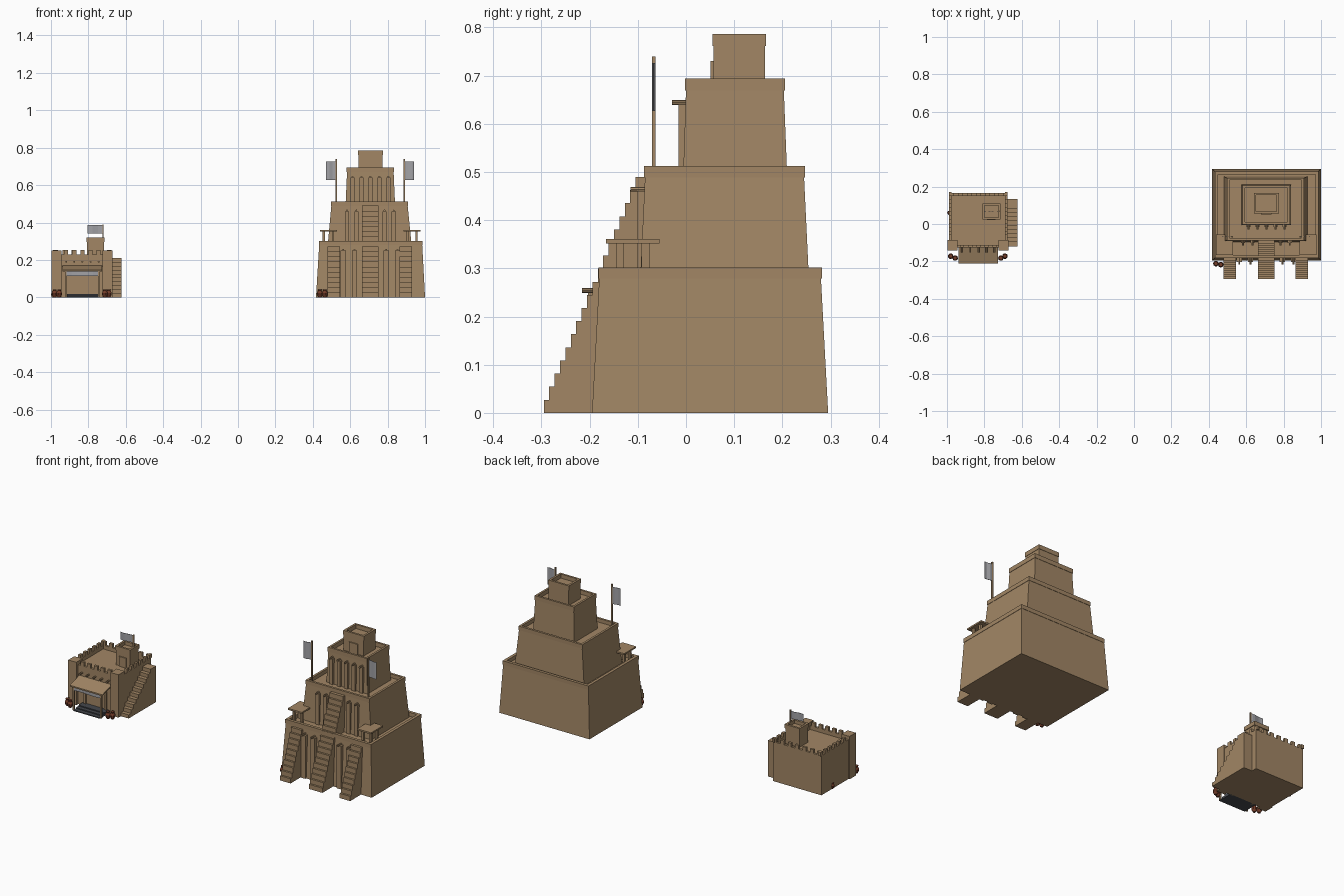
import bpy, bmesh, math

if "Cube" in bpy.data.objects:
    bpy.data.objects.remove(bpy.data.objects["Cube"])


def mat(name, rgb):
    m = bpy.data.materials.new(name)
    m.diffuse_color = (*rgb, 1)
    m.use_nodes = True
    m.node_tree.nodes["Principled BSDF"].inputs["Base Color"].default_value = m.diffuse_color
    return m


CLAY = mat("clay", (0.36, 0.24, 0.13))
CLOTH = mat("grey_cloth", (0.36, 0.36, 0.38))
DARK = mat("dark_rug", (0.06, 0.065, 0.075))
POT = mat("red_pottery", (0.17, 0.045, 0.022))


def finish(name, bm, m):
    bmesh.ops.recalc_face_normals(bm, faces=bm.faces)
    me = bpy.data.meshes.new(name)
    bm.to_mesh(me)
    bm.free()
    me.materials.append(m)
    ob = bpy.data.objects.new(name, me)
    bpy.context.collection.objects.link(ob)
    return ob


def frustum(name, lo, hi, z0, z1, m=CLAY):
    """lo and hi are (x0, x1, y0, y1) rectangles."""
    bm = bmesh.new()
    rings = []
    for (a, b, c, d), z in ((lo, z0), (hi, z1)):
        rings.append([bm.verts.new(p) for p in ((a, c, z), (b, c, z), (b, d, z), (a, d, z))])
    bm.faces.new(rings[0])
    bm.faces.new(rings[1])
    for i in range(4):
        j = (i + 1) % 4
        bm.faces.new((rings[0][i], rings[0][j], rings[1][j], rings[1][i]))
    return finish(name, bm, m)


def box(name, x0, x1, y0, y1, z0, z1, m=CLAY):
    return frustum(name, (x0, x1, y0, y1), (x0, x1, y0, y1), z0, z1, m)


def extrude_x(name, pts, x0, x1, m=CLAY):
    bm = bmesh.new()
    f = bm.faces.new([bm.verts.new((x0, y, z)) for y, z in pts])
    r = bmesh.ops.extrude_face_region(bm, geom=[f])
    for v in r["geom"]:
        if isinstance(v, bmesh.types.BMVert):
            v.co.x = x1
    return finish(name, bm, m)


def stairs(name, x0, x1, y0, back, run, rise, n):
    pts = [(back, 0), (y0, 0)]
    for i in range(n):
        pts += [(y0 + i * run, (i + 1) * rise), (y0 + (i + 1) * run, (i + 1) * rise)]
    pts[-1] = (back, n * rise)
    return extrude_x(name, pts, x0, x1)


def rim(name, x0, x1, y0, y1, z0, z1, t):
    box(name + "_front", x0, x1, y0, y0 + t, z0, z1)
    box(name + "_back", x0, x1, y1 - t, y1, z0, z1)
    box(name + "_left", x0, x0 + t, y0 + t, y1 - t, z0, z1)
    box(name + "_right", x1 - t, x1, y0 + t, y1 - t, z0, z1)


def rod(name, x, y0, y1, z, r=0.005):
    """Round beam end pointing forwards."""
    c = [(x + r * math.cos(k * math.pi / 4), z + r * math.sin(k * math.pi / 4)) for k in range(8)]
    bm = bmesh.new()
    a = [bm.verts.new((p, y0, q)) for p, q in c]
    b = [bm.verts.new((p, y1, q)) for p, q in c]
    bm.faces.new(a)
    bm.faces.new(b)
    for i in range(8):
        bm.faces.new((a[i], a[i - 1], b[i - 1], b[i]))
    return finish(name, bm, CLAY)


def pot(x, y, s=1.0):
    prof = [(0.008, 0), (0.014, 0.012), (0.015, 0.024), (0.009, 0.036), (0.011, 0.043)]
    bm = bmesh.new()
    rings = [[bm.verts.new((x + s * r * math.cos(k * math.pi / 5), y + s * r * math.sin(k * math.pi / 5), s * z))
              for k in range(10)] for r, z in prof]
    for lo, hi in zip(rings, rings[1:]):
        for k in range(10):
            bm.faces.new((lo[k - 1], lo[k], hi[k], hi[k - 1]))
    bm.faces.new(rings[0])
    bm.faces.new(rings[-1])
    return finish("clay_pot", bm, POT)


def flag(name, x0, x1, y, z0, z1):
    """Slightly waving cloth plate."""
    bm = bmesh.new()
    cols = []
    for i in range(7):
        t = i / 6
        w = y + 0.003 * math.sin(t * 6.28)
        cols.append([bm.verts.new((x0 + (x1 - x0) * t, w + d, z)) for d, z in
                     ((-0.001, z0), (-0.001, z1), (0.001, z1), (0.001, z0))])
    for a, b in zip(cols, cols[1:]):
        for k in range(4):
            bm.faces.new((a[k], a[k - 1], b[k - 1], b[k]))
    bm.faces.new(cols[0])
    bm.faces.new(cols[-1])
    return finish(name, bm, CLOTH)


# ---- stepped temple: four tapered tiers with parapet rims
tiers = [((0.417, 1.0, -0.195, 0.295), (0.434, 0.985, -0.18, 0.28), 0.0, 0.28, 0.302, 0.017),
         ((0.48, 0.928, -0.095, 0.255), (0.499, 0.907, -0.085, 0.245), 0.28, 0.49, 0.512, 0.013),
         ((0.575, 0.84, -0.006, 0.21), (0.583, 0.832, 0.0, 0.203), 0.49, 0.67, 0.694, 0.012),
         ((0.643, 0.772, 0.057, 0.164), (0.643, 0.772, 0.057, 0.164), 0.67, 0.762, 0.786, 0.012)]
for n, (lo, hi, z0, z1, z2, t) in enumerate(tiers, 1):
    frustum(f"tier_{n}", lo, hi, z0, z1)
    e = 0.002
    rim(f"tier_{n}_parapet", hi[0] - e, hi[1] + e, hi[2] - e, hi[3] + e, z1 - 0.001, z2, t)

# pilasters and beam ends on the temple front
CX = 0.708
for n, (offs, w, yf, yb, z0, zt) in enumerate([
        ((-0.145, -0.085, 0.085, 0.145), 0.028, -0.203, -0.17, 0.0, 0.25),
        ((-0.125, -0.075, 0.075, 0.125), 0.022, -0.102, -0.08, 0.28, 0.46),
        ((-0.096, -0.048, 0, 0.048, 0.096), 0.022, -0.016, 0.005, 0.49, 0.64)], 1):
    for o in offs:
        box(f"pilaster_{n}", CX + o - w / 2, CX + o + w / 2, yf, yb, z0, zt)
        rod(f"beam_end_{n}", CX + o, yf - 0.013, yb, zt + 0.004)
box("shrine_door", 0.68, 0.736, 0.051, 0.06, 0.67, 0.73)

# temple stairs
stairs("central_stairs", 0.664, 0.752, -0.295, -0.08, 0.0112, 0.0272, 18)
for x in (0.478, 0.863):
    stairs("side_stairs", x, x + 0.068, -0.295, -0.175, 0.0112, 0.0272, 10)

# terrace awnings and flags
for x, px, fx in ((0.438, 0.524, 0.47), (0.885, 0.89, 0.942)):
    box("awning_roof", x, x + 0.09, -0.166, -0.055, 0.352, 0.361)
    for ax in (x + 0.02, x + 0.07):
        for ay in (-0.137, -0.084):
            box("awning_post", ax - 0.006, ax + 0.006, ay - 0.008, ay + 0.008, 0.28, 0.353)
    box("flag_pole", px - 0.004, px + 0.004, -0.071, -0.063, 0.49, 0.74)
    flag("temple_flag", px, fx, -0.067, 0.627, 0.726)
pot(0.438, -0.212)
pot(0.464, -0.217)

# ---- small fort house
box("house_body", -0.99, -0.676, -0.125, 0.165, 0, 0.208)
rim("house_parapet", -0.99, -0.676, -0.125, 0.165, 0.207, 0.23, 0.014)
for x in (-0.997, -0.724):
    box("front_tower", x, x + 0.052, -0.142, -0.085, 0, 0.25)
for i in range(6):
    y = -0.06 + i * 0.042
    for x in (-0.99, -0.69):
        box("side_merlon", x, x + 0.014, y, y + 0.022, 0.23, 0.252)
for i in range(7):
    x = -0.985 + i * 0.0475
    box("back_merlon", x, x + 0.022, 0.151, 0.165, 0.23, 0.252)
for i in range(5):
    x = -0.93 + i * 0.0435
    box("front_merlon", x, x + 0.022, -0.125, -0.111, 0.23, 0.252)
    rod("house_beam_end", x + 0.011, -0.152, -0.12, 0.19)

# door, sloped porch roof, cloth valance, posts and rug steps
for x in (-0.905, -0.772):
    box("door_jamb", x, x + 0.014, -0.133, -0.12, 0, 0.125)
box("door_lintel", -0.905, -0.758, -0.133, -0.12, 0.125, 0.14)
extrude_x("porch_roof", [(-0.12, 0.172), (-0.212, 0.145), (-0.212, 0.137), (-0.12, 0.162)], -0.938, -0.728)
flag("porch_cloth", -0.918, -0.748, -0.2, 0.115, 0.139)
for x in (-0.926, -0.748):
    box("porch_post", x, x + 0.009, -0.204, -0.195, 0, 0.142)
for i in range(3):
    box("rug_step", -0.915, -0.745, -0.21 + i * 0.022, -0.12, i * 0.006, (i + 1) * 0.006, DARK)

# side stairs of the house
stairs("house_stairs", -0.68, -0.622, -0.12, 0.133, 0.0225, 0.021, 10)

# roof turret with flag
box("turret", -0.807, -0.717, 0.028, 0.106, 0.2, 0.3)
rim("turret_parapet", -0.811, -0.713, 0.024, 0.11, 0.297, 0.32, 0.012)
box("turret_door", -0.785, -0.74, 0.022, 0.03, 0.2, 0.265)
box("turret_flag_pole", -0.725, -0.718, 0.064, 0.071, 0.29, 0.39)
flag("turret_flag", -0.722, -0.805, 0.067, 0.342, 0.386)

# pots around the house
for x, y in ((-0.98, -0.172), (-0.956, -0.182), (-0.712, -0.182), (-0.69, -0.172)):
    pot(x, y)
pot(-0.988, 0.06, 0.75)
